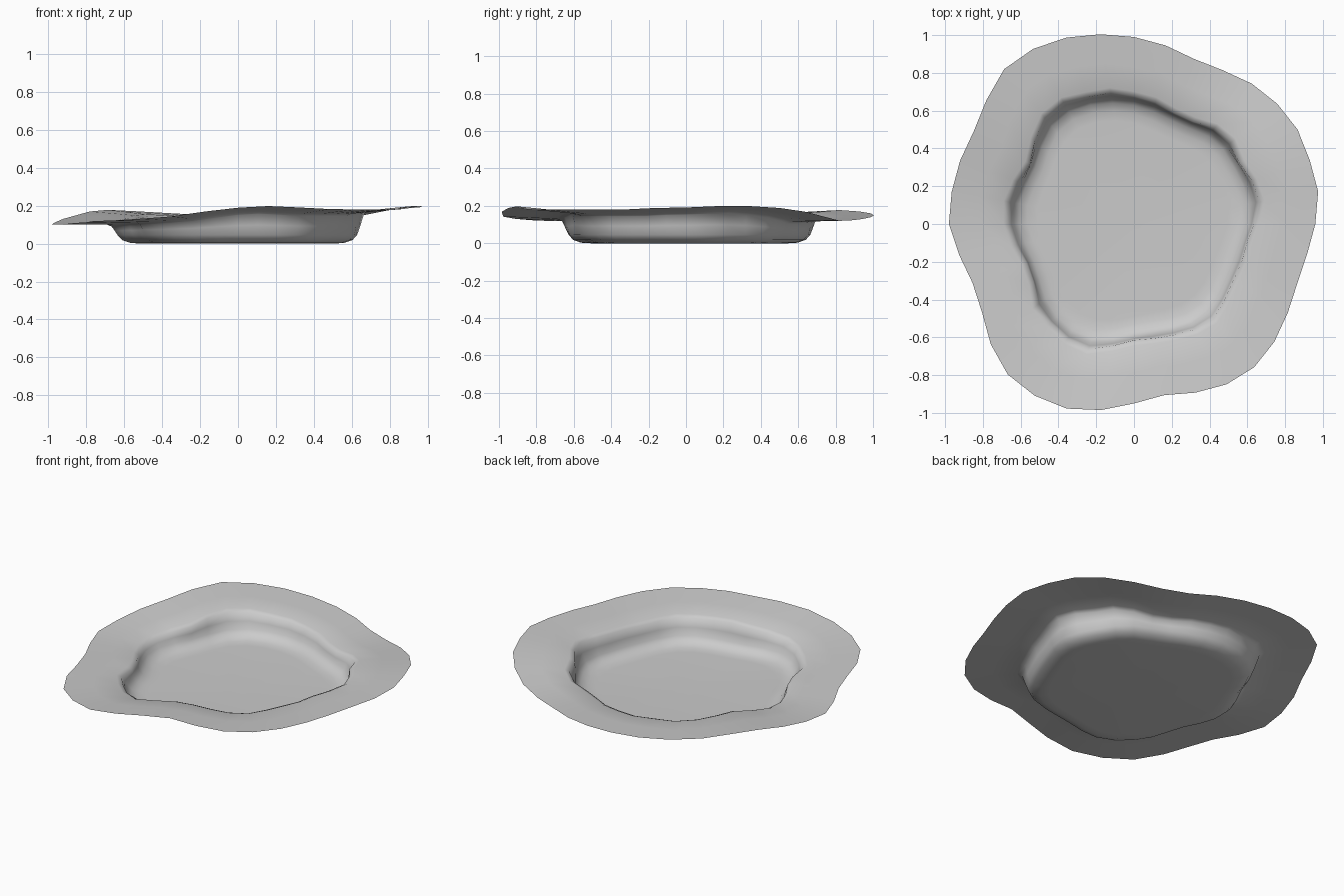
import bpy
import bmesh
from math import sin, cos, tau

default_cube = bpy.data.objects.get("Cube")
if default_cube:
    bpy.data.objects.remove(default_cube, do_unlink=True)

# Polar profiles, one value per ten degrees starting at +x (hundredths)
OUTER_RADIUS = [96, 99, 99, 100, 99, 97, 94, 93, 96, 99, 102, 105,
                107, 107, 102, 98, 98, 98, 98, 94, 91, 93, 99, 104,
                105, 104, 100, 95, 92, 95, 98, 99, 97, 94, 92, 93]
LIP_RADIUS = [64, 68, 67, 65, 68, 67, 63, 63, 66, 68, 71, 72,
              75, 74, 69, 64, 66, 68, 67, 64, 61, 62, 68, 69,
              71, 71, 66, 62, 62, 63, 65, 66, 63, 61, 61, 61]
OUTER_HEIGHT = [19, 20, 20, 19, 17, 14, 12, 12, 13, 14, 15, 16,
                17, 18, 17, 15, 13, 11, 10, 10, 11, 11, 12, 12,
                13, 14, 17, 19, 20, 19, 18, 18, 18, 18, 18, 19]
COUNT = len(OUTER_RADIUS)


def hundredths(values):
    return [value / 100 for value in values]


def smoothed(values):
    """Average every value with its neighbours around the loop."""
    return [(values[i - 1] + 2 * values[i] + values[(i + 1) % COUNT]) / 4
            for i in range(COUNT)]


def blend(first, second, amount):
    return [a + (b - a) * amount for a, b in zip(first, second)]


def inset(values, distance):
    return [value - distance for value in values]


def level(height):
    return [height] * COUNT


def add_ring(bm, radii, heights):
    ring = []
    for i, (radius, height) in enumerate(zip(radii, heights)):
        angle = tau * i / COUNT
        ring.append(bm.verts.new((radius * cos(angle), radius * sin(angle), height)))
    return ring


def bridge(bm, outer, inner):
    for i in range(COUNT):
        j = (i + 1) % COUNT
        bm.faces.new((outer[i], outer[j], inner[j], inner[i]))


# Loops from the wavy brim, over the lip and down the wall to the flat floor
outer = hundredths(OUTER_RADIUS)
lip = hundredths(LIP_RADIUS)
base = smoothed(lip)
brim_z = smoothed(hundredths(OUTER_HEIGHT))
brim_z = blend(hundredths(OUTER_HEIGHT), brim_z, 0.5)
lip_z = [0.03 + 0.7 * z for z in brim_z]

loops = [
    (outer, brim_z),
    (blend(outer, lip, 0.5), blend(brim_z, lip_z, 0.5)),
    (blend(outer, lip, 0.93), lip_z),
    (inset(lip, 0.005), inset(lip_z, 0.012)),
    (inset(blend(lip, base, 0.5), 0.018), blend(lip_z, level(0.04), 0.55)),
    (inset(base, 0.03), level(0.045)),
    (inset(base, 0.055), level(0.018)),
    (inset(base, 0.10), level(0.003)),
    (inset(smoothed(base), 0.15), level(0.0)),
]

bm = bmesh.new()
rings = [add_ring(bm, radii, heights) for radii, heights in loops]
for upper, lower in zip(rings, rings[1:]):
    bridge(bm, upper, lower)

# Floor as a fan around the middle
middle = bm.verts.new((0, 0, 0))
for i in range(COUNT):
    bm.faces.new((rings[-1][i], rings[-1][(i + 1) % COUNT], middle))

mesh = bpy.data.meshes.new("basin")
bm.to_mesh(mesh)
bm.free()
mesh.shade_smooth()

# Plain light grey
grey = bpy.data.materials.new("light_grey")
grey.use_nodes = True
colour = (0.6, 0.6, 0.6, 1)
grey.diffuse_color = colour
grey.node_tree.nodes["Principled BSDF"].inputs["Base Color"].default_value = colour
mesh.materials.append(grey)

basin = bpy.data.objects.new("basin", mesh)
bpy.context.collection.objects.link(basin)
